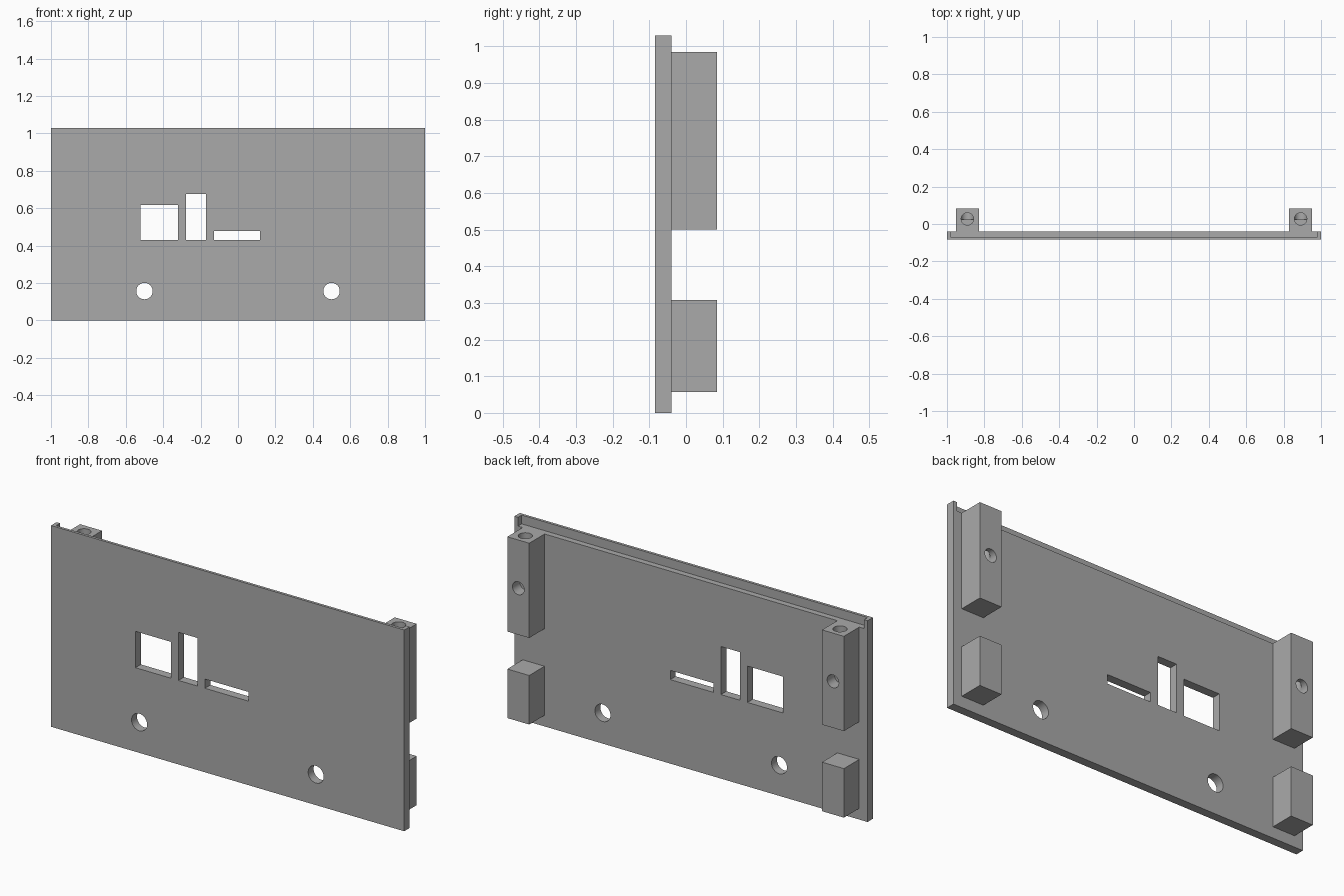
import bpy, math

old = bpy.data.objects.get("Cube")
if old:
    bpy.data.objects.remove(old, do_unlink=True)

grey = bpy.data.materials.new("plain grey")
grey.use_nodes = True
COLOUR = (0.4, 0.4, 0.4, 1)
grey.diffuse_color = COLOUR
grey.node_tree.nodes["Principled BSDF"].inputs["Base Color"].default_value = COLOUR


def box(name, x, y, z):
    """Box given as (min, max) along each axis."""
    spans = (x, y, z)
    bpy.ops.mesh.primitive_cube_add(size=1, location=[(a + b) / 2 for a, b in spans])
    ob = bpy.context.object
    ob.name = name
    ob.scale = [b - a for a, b in spans]
    bpy.ops.object.transform_apply(location=False, rotation=False, scale=True)
    ob.data.materials.append(grey)
    return ob


def rod(name, centre, radius, length, along_y=False):
    bpy.ops.mesh.primitive_cylinder_add(
        vertices=32, radius=radius, depth=length, location=centre,
        rotation=(math.pi / 2 if along_y else 0, 0, 0))
    ob = bpy.context.object
    ob.name = name
    ob.data.materials.append(grey)
    return ob


def cut(target, cutters):
    for c in cutters:
        c.hide_render = True
        mod = target.modifiers.new("cut", 'BOOLEAN')
        mod.operation = 'DIFFERENCE'
        mod.solver = 'EXACT'
        mod.object = c
        bpy.context.view_layer.objects.active = target
        bpy.ops.object.modifier_apply(modifier=mod.name)
        bpy.data.objects.remove(c, do_unlink=True)


def smooth_holes(ob):
    bpy.ops.object.select_all(action='DESELECT')
    ob.select_set(True)
    bpy.context.view_layer.objects.active = ob
    bpy.ops.object.shade_smooth_by_angle(angle=math.radians(30))


FRONT, BACK, REAR = -0.084, -0.04, 0.084
TOP, LEDGE = 1.03, 0.985
THROUGH = (-0.2, 0.2)

# Panel with a top rebate, three port openings and two round holes
panel = box("panel", (-1, 1), (FRONT, BACK), (0, TOP))
cut(panel, [
    box("rebate", (-0.98, 0.98), (FRONT + 0.014, 0.1), (LEDGE, 1.2)),
    box("square_port", (-0.522, -0.32), THROUGH, (0.43, 0.616)),
    box("tall_port", (-0.278, -0.17), THROUGH, (0.43, 0.676)),
    box("slot_port", (-0.128, 0.117), THROUGH, (0.43, 0.477)),
] + [rod("round_hole", (s * 0.5, 0, 0.157), 0.044, 0.5, True) for s in (-1, 1)])
smooth_holes(panel)

# Mounting posts on the back, upper ones drilled from the top and the rear
for side, s in (("left", 1), ("right", -1)):
    x = sorted((s * 0.829, s * 0.953))
    mid = s * 0.891
    box(side + "_lower_block", x, (BACK, REAR), (0.057, 0.308))
    post = box(side + "_upper_post", x, (BACK, REAR), (0.5, LEDGE))
    cut(post, [
        rod("top_bore", (mid, 0.027, LEDGE), 0.033, 0.5),
        rod("rear_bore", (mid, REAR, 0.738), 0.033, 0.12, True),
    ])
    smooth_holes(post)
